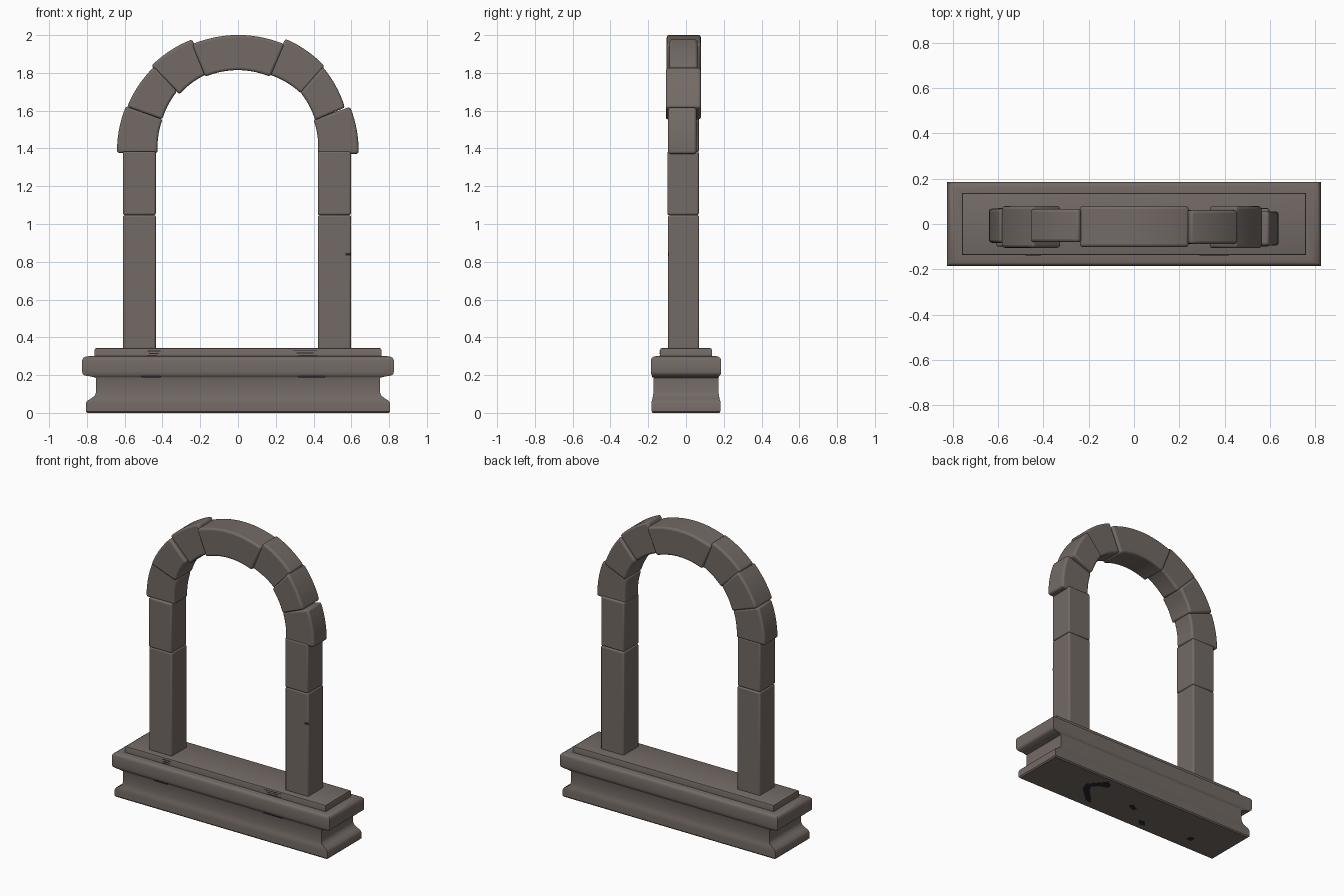
import bpy, bmesh, math
from mathutils import Vector

if "Cube" in bpy.data.objects:
    bpy.data.objects.remove(bpy.data.objects["Cube"])


def material(name, rgb):
    m = bpy.data.materials.new(name)
    m.diffuse_color = (*rgb, 1)
    m.use_nodes = True
    m.node_tree.nodes["Principled BSDF"].inputs["Base Color"].default_value = m.diffuse_color
    return m


stone_mat = material("brown_grey_stone", (0.172, 0.144, 0.130))
crack_mat = material("dark_violet_crack", (0.022, 0.018, 0.027))


def finish(name, bm, bevel=0.0, mat=stone_mat):
    bmesh.ops.recalc_face_normals(bm, faces=bm.faces)
    me = bpy.data.meshes.new(name)
    bm.to_mesh(me)
    bm.free()
    me.materials.append(mat)
    ob = bpy.data.objects.new(name, me)
    bpy.context.collection.objects.link(ob)
    if bevel:
        mod = ob.modifiers.new("worn_edges", 'BEVEL')
        mod.width = bevel
        mod.segments = 3
        mod.limit_method = 'ANGLE'
        mod.angle_limit = math.radians(40)
    bpy.ops.object.select_all(action='DESELECT')
    ob.select_set(True)
    bpy.context.view_layer.objects.active = ob
    bpy.ops.object.shade_smooth_by_angle(angle=math.radians(40))
    return ob


def loft(name, levels):
    """Stack of rectangles (half x, half y, z), capped at both ends."""
    bm = bmesh.new()
    rings = [[bm.verts.new((sx * hx, sy * hy, z))
              for sx, sy in ((-1, -1), (1, -1), (1, 1), (-1, 1))]
             for hx, hy, z in levels]
    for a, b in zip(rings, rings[1:]):
        for i in range(4):
            j = (i + 1) % 4
            bm.faces.new((a[i], a[j], b[j], b[i]))
    bm.faces.new(rings[0][::-1])
    bm.faces.new(rings[-1])
    return finish(name, bm)


def prism(name, outline, lo, hi, place, bevel=0.0, mat=stone_mat):
    """Extrude a 2D outline from lo to hi; place maps (u, v, depth) to 3D."""
    bm = bmesh.new()
    front = [bm.verts.new(place(u, v, lo)) for u, v in outline]
    back = [bm.verts.new(place(u, v, hi)) for u, v in outline]
    n = len(outline)
    bm.faces.new(front)
    bm.faces.new(back[::-1])
    for i in range(n):
        j = (i + 1) % n
        bm.faces.new((front[i], back[i], back[j], front[j]))
    return finish(name, bm, bevel, mat)


def along_y(u, v, d):
    return (u, d, v)


def along_z(u, v, d):
    return (u, v, d)


def arc(a, b, radius, steps, grow=0.003):
    """Points from a to b bulging away from the arch centre."""
    a, b = Vector(a), Vector(b)
    u = (b - a).normalized() * grow
    a, b = a - u, b + u
    d = b - a
    n = Vector((-d.y, d.x)).normalized()
    if n.dot((a + b) / 2 - Vector((0, 1.38))) < 0:
        n = -n
    sag = d.length ** 2 / (8 * radius)
    return [tuple(a + d * t + n * sag * 4 * t * (1 - t))
            for t in (i / steps for i in range(steps + 1))]


def rect(x0, x1, z0, z1):
    return [(x0, z0), (x1, z0), (x1, z1), (x0, z1)]


# Moulded sill: flared foot, waist, overhanging slab
loft("sill", [
    (0.798, 0.176, 0.0), (0.806, 0.183, 0.008), (0.806, 0.183, 0.05),
    (0.798, 0.181, 0.064), (0.775, 0.177, 0.078), (0.757, 0.174, 0.093),
    (0.751, 0.172, 0.112), (0.751, 0.172, 0.185), (0.775, 0.174, 0.192),
    (0.812, 0.180, 0.198), (0.822, 0.184, 0.206), (0.825, 0.186, 0.218),
    (0.825, 0.186, 0.278), (0.820, 0.182, 0.290), (0.808, 0.172, 0.297),
    (0.790, 0.160, 0.300), (0.762, 0.140, 0.300)])
# Raised step on top of the sill
loft("sill_step", [
    (0.760, 0.138, 0.295), (0.760, 0.138, 0.332),
    (0.757, 0.135, 0.340), (0.750, 0.128, 0.343)])

# Pillar blocks
for side, x0, x1 in (("left", -0.609, -0.435), ("right", 0.423, 0.598)):
    for part, z0, z1, y0, y1 in (("lower", 0.335, 1.047, -0.095, 0.070),
                                 ("upper", 1.047, 1.385, -0.099, 0.068)):
        prism(f"{side}_{part}_pillar", rect(x0, x1, z0, z1), y0, y1, along_y, 0.010)

# Arch stones: outer start, outer end, inner end, inner start, y range
stones = [
    ("left_springer", (-0.640, 1.379), (-0.593, 1.622), (-0.400, 1.552), (-0.425, 1.379), -0.083, 0.068),
    ("left_haunch", (-0.585, 1.623), (-0.446, 1.830), (-0.323, 1.700), (-0.400, 1.556), -0.105, 0.079),
    ("left_shoulder", (-0.457, 1.838), (-0.245, 1.976), (-0.169, 1.791), (-0.308, 1.688), -0.080, 0.067),
    ("keystone", (-0.240, 1.952), (0.242, 1.952), (0.168, 1.780), (-0.171, 1.780), -0.102, 0.079),
    ("right_shoulder", (0.252, 1.979), (0.457, 1.836), (0.331, 1.693), (0.172, 1.788), -0.088, 0.061),
    ("right_haunch", (0.450, 1.829), (0.565, 1.619), (0.407, 1.552), (0.332, 1.694), -0.107, 0.079),
    ("right_springer", (0.594, 1.617), (0.638, 1.374), (0.423, 1.374), (0.400, 1.550), -0.095, 0.055),
]
for name, oa, ob, ib, ia, y0, y1 in stones:
    steps = 14 if name == "keystone" else 7
    prism(name, arc(oa, ob, 0.61, steps) + arc(ib, ia, 0.43, steps), y0, y1, along_y, 0.013)

# Dark cracks on the front: x range, z range, front y
cracks = [
    (-0.51, -0.41, 0.188, 0.198, -0.181), (0.32, 0.46, 0.188, 0.198, -0.181),
    (-0.48, -0.41, 0.326, 0.331, -0.139), (-0.47, -0.42, 0.313, 0.318, -0.139),
    (-0.48, -0.43, 0.303, 0.307, -0.139), (0.29, 0.42, 0.327, 0.331, -0.139),
    (0.31, 0.40, 0.315, 0.319, -0.139), (0.32, 0.42, 0.303, 0.307, -0.139),
    (0.57, 0.597, 0.832, 0.846, -0.0958),
]
for i, (x0, x1, z0, z1, y) in enumerate(cracks):
    prism(f"front_crack_{i + 1}", rect(x0, x1, z0, z1), y, y + 0.006, along_y, mat=crack_mat)

# Dark blotches under the sill (x, y outlines)
blotches = [
    [(0.34, 0.15), (0.38, 0.10), (0.43, 0.04), (0.41, -0.02), (0.30, -0.12), (0.25, -0.13),
     (0.28, -0.09), (0.36, -0.01), (0.385, 0.035), (0.35, 0.07), (0.29, 0.09), (0.30, 0.13)],
    [(0.05, 0.01), (0.02, 0.025), (-0.02, 0.00), (-0.02, -0.025), (0.02, -0.015)],
    [(-0.12, -0.10), (-0.16, -0.09), (-0.20, -0.125), (-0.16, -0.14)],
    [(-0.51, -0.05), (-0.55, -0.05), (-0.55, -0.09), (-0.51, -0.09)],
]
for i, outline in enumerate(blotches):
    prism(f"underside_blotch_{i + 1}", outline, -0.0008, 0.004, along_z, mat=crack_mat)
